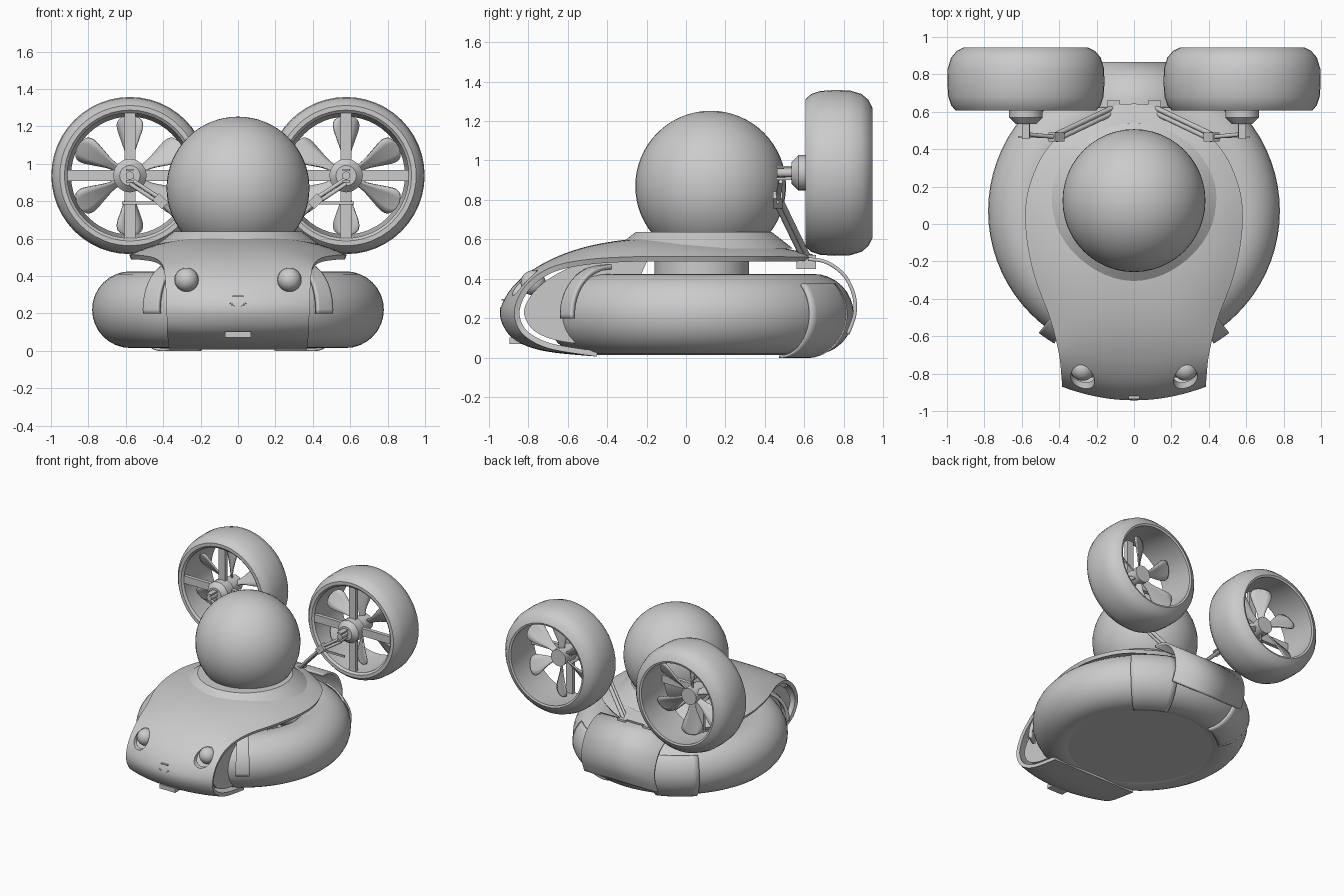
import bpy, bmesh, math
from math import sin, cos, pi, radians
from mathutils import Vector, Matrix

old = bpy.data.objects.get("Cube")
if old:
    bpy.data.objects.remove(old)

grey = bpy.data.materials.new("light_grey")
grey.use_nodes = True
grey.diffuse_color = (0.6, 0.6, 0.6, 1)
grey.node_tree.nodes["Principled BSDF"].inputs["Base Color"].default_value = (0.6, 0.6, 0.6, 1)
parts = []


def finish(name, bm, thickness=0):
    bmesh.ops.recalc_face_normals(bm, faces=bm.faces)
    mesh = bpy.data.meshes.new(name)
    bm.to_mesh(mesh)
    bm.free()
    mesh.materials.append(grey)
    ob = bpy.data.objects.new(name, mesh)
    bpy.context.collection.objects.link(ob)
    if thickness:
        mod = ob.modifiers.new("Thickness", "SOLIDIFY")
        mod.thickness, mod.offset = thickness, 0
    parts.append(ob)
    return ob


def grid(name, rows, thickness=0, closed=False):
    """Skin rows of points; closed joins both ways."""
    bm = bmesh.new()
    vs = [[bm.verts.new(p) for p in row] for row in rows]
    n, m = len(rows), len(rows[0])
    for i in range(n if closed else n - 1):
        for j in range(m if closed else m - 1):
            k, l = (i + 1) % n, (j + 1) % m
            bm.faces.new((vs[i][j], vs[k][j], vs[k][l], vs[i][l]))
    return finish(name, bm, thickness)


def ball(name, loc, r):
    bm = bmesh.new()
    bmesh.ops.create_uvsphere(bm, u_segments=48, v_segments=32, radius=r, matrix=Matrix.Translation(loc))
    return finish(name, bm)


def rod(name, a, b, r1, r2=None, seg=32):
    a, b = Vector(a), Vector(b)
    turn = (b - a).to_track_quat('Z', 'Y').to_matrix().to_4x4()
    bm = bmesh.new()
    bmesh.ops.create_cone(bm, cap_ends=True, segments=seg, radius1=r1, radius2=r1 if r2 is None else r2,
                          depth=(b - a).length, matrix=Matrix.Translation((a + b) / 2) @ turn)
    return finish(name, bm)


def box(name, loc, size, turn=0):
    bm = bmesh.new()
    bmesh.ops.create_cube(bm, size=1, matrix=Matrix.Translation(loc) @ Matrix.Rotation(turn, 4, 'Y')
                          @ Matrix.Diagonal((*size, 1)))
    return finish(name, bm)


def spline(keys, steps):
    """Smooth interpolation through tuples of numbers."""
    out = []
    for i in range(len(keys) - 1):
        a, b, c, d = (Vector(keys[max(0, min(len(keys) - 1, i + k))]) for k in (-1, 0, 1, 2))
        for s in range(steps):
            t = s / steps
            out.append(b + (c - a) * t / 2 + (a * 2 - b * 5 + c * 4 - d) * t * t / 2
                       + (b * 3 - a - c * 3 + d) * t ** 3 / 2)
    return out + [Vector(keys[-1])]


CY, CZ, RING, TUBE = 0.07, 0.22, 0.575, 0.205


def ring_point(az, m, r):
    d = RING + r * cos(m)
    return (d * sin(az), CY + d * cos(az), CZ + r * sin(m))


def ring_patch(name, az0, az1, m0, m1, r, thickness):
    rows = [[ring_point(radians(az0 + (az1 - az0) * i / 8), radians(m0 + (m1 - m0) * j / 20), r)
             for j in range(21)] for i in range(9)]
    return grid(name, rows, thickness)


# Inflated base ring, floor and central column
grid("base_ring", [[ring_point(2 * pi * i / 72, 2 * pi * j / 32, TUBE) for j in range(32)]
                   for i in range(72)], closed=True)
rod("floor_disc", (0, CY, 0.022), (0, CY, 0.06), 0.56, seg=64)
rod("center_column", (0, 0.08, 0.05), (0, 0.08, 0.53), 0.24, seg=48)

# Hood: y, z, half width, then backward and downward shift of the side edge
keys = [(0.64, 0.51, 0.13, -0.02, -0.01), (0.55, 0.53, 0.3, -0.02, -0.03), (0.4, 0.56, 0.46, 0, -0.06),
        (0.2, 0.58, 0.555, 0, -0.08), (0, 0.595, 0.575, 0, -0.095), (-0.25, 0.59, 0.535, 0, -0.09),
        (-0.5, 0.55, 0.445, 0, -0.065), (-0.7, 0.475, 0.4, 0.02, -0.03), (-0.85, 0.37, 0.385, 0.05, -0.01),
        (-0.925, 0.25, 0.38, 0.07, 0), (-0.91, 0.16, 0.375, 0.07, 0), (-0.84, 0.09, 0.375, 0.06, 0.01),
        (-0.7, 0.045, 0.37, 0.03, 0.01), (-0.45, 0.02, 0.37, 0, 0)]
path = spline(keys, 6)
us = [i / 12 - 1 for i in range(25)]
hood = grid("hood", [[(u * w, y + dy * u * u, z + dz * abs(u) ** 3) for u in us]
                     for y, z, w, dy, dz in path], 0.028)

# Eye sockets cut through the hood, with recessed eyeballs
for s in (-1, 1):
    cutter = rod("eye_cutter", (s * 0.275, -1.1, 0.38), (s * 0.275, -0.7, 0.38), 0.064)
    cutter.hide_render = True
    mod = hood.modifiers.new("Socket", "BOOLEAN")
    mod.object, mod.operation, mod.solver = cutter, 'DIFFERENCE', 'EXACT'
    ball("eye", (s * 0.275, -0.775, 0.38), 0.063)
bpy.context.view_layer.update()
baked = bpy.data.meshes.new_from_object(hood.evaluated_get(bpy.context.evaluated_depsgraph_get()))
hood.modifiers.clear()
hood.data = baked
for ob in [p for p in parts if p.name.startswith("eye_cutter")]:
    parts.remove(ob)
    bpy.data.objects.remove(ob)

# Inner side walls, set back from the hood rim
bm = bmesh.new()
outline = [(p[0] * 0.9 + 0.015, 0.28 + (p[1] - 0.28) * 0.85) for p in path if p[0] < -0.2]
face = bm.faces.new([bm.verts.new((-0.35, y, z)) for y, z in outline])
moved = bmesh.ops.extrude_face_region(bm, geom=[face])["geom"]
bmesh.ops.translate(bm, vec=(0.7, 0, 0), verts=[g for g in moved if isinstance(g, bmesh.types.BMVert)])
finish("inner_hull", bm)

# Face details: nose, mouth and front plate
box("nose", (0, -0.92, 0.293), (0.06, 0.03, 0.008))
smile = [(-0.042 + 0.014 * i, -0.937, 0.235 + 0.02 * (i / 3 - 1) ** 2) for i in range(7)]
for a, b in zip(smile, smile[1:]):
    rod("mouth", a, b, 0.005, seg=8)
box("front_plate", (0, -0.865, 0.087), (0.14, 0.06, 0.032))

# Collar and dome
rod("collar", (0, 0.09, 0.555), (0, 0.09, 0.637), 0.45, 0.345, seg=64)
ball("dome", (0, 0.125, 0.87), 0.382)

# Rear cover, rear flaps and front fins
cover = spline([(0.62, 0.5), (0.71, 0.485), (0.8, 0.42), (0.85, 0.32), (0.855, 0.22), (0.82, 0.12)], 5)
grid("rear_cover", [[(x, y, z) for y, z in cover] for x in (-0.32, 0.32)], 0.018)
for s in (-1, 1):
    ring_patch("rear_flap", s * 20, s * 45, 45, -92, TUBE + 0.01, 0.014)
    ring_patch("front_fin", s * 142, s * 149, -5, 100, TUBE + 0.035, 0.025)


def fan(s):
    cx, cz = s * 0.578, 0.937

    def at(r, ang, y):
        return (cx + r * sin(ang), y, cz + r * cos(ang))

    # Duct with a rounded section
    section = [(0.335, 0.62), (0.35, 0.606), (0.375, 0.606), (0.4, 0.635), (0.415, 0.68), (0.42, 0.75),
               (0.418, 0.83), (0.4, 0.89), (0.37, 0.925), (0.33, 0.945), (0.315, 0.94), (0.325, 0.85),
               (0.335, 0.72)]
    grid("fan_duct", [[at(r, 2 * pi * i / 48, y) for r, y in section] for i in range(48)], closed=True)
    for turn in (0, pi / 2):
        box("fan_spoke", (cx, 0.635, cz), (0.06, 0.03, 0.67), turn)
    # Six twisted blades
    widths = [(0.05, 0.02), (0.12, 0.03), (0.2, 0.06), (0.26, 0.078), (0.3, 0.065), (0.32, 0.02)]
    for k in range(6):
        rows = []
        for r, w in spline(widths, 3):
            pitch = radians(50 - 80 * r)
            side = Vector((cos(k * pi / 3), 0, -sin(k * pi / 3)))
            base = Vector(at(r, k * pi / 3, 0.745))
            rows.append([base + side * (w * t * cos(pitch)) + Vector((0, s * w * t * sin(pitch), 0))
                         for t in (-1, -0.5, 0, 0.5, 1)])
        grid("fan_blade", rows, 0.01)
    # Hub and its mounting
    rod("fan_axle", (cx, 0.57, cz), (cx, 0.79, cz), 0.065)
    rod("hub_front", (cx, 0.57, cz), (cx, 0.65, cz), 0.09, seg=16)
    rod("hub_cone", (cx, 0.535, cz), (cx, 0.57, cz), 0.055, 0.09, seg=16)
    rod("fan_pin", (cx, 0.46, cz), (cx, 0.54, cz), 0.022, seg=12)
    for dz in (-0.03, 0.03):
        box("fork_prong", (cx, 0.5, cz + dz), (0.04, 0.09, 0.012))
    # Two-part support arm
    elbow = (s * 0.415, 0.465, 0.8)
    for d in (-0.014, 0.014):
        rod("lower_arm", (s * 0.11, 0.61 + d, 0.5), (elbow[0], elbow[1] + d, elbow[2]), 0.014, seg=12)
        rod("upper_arm", (elbow[0], elbow[1], elbow[2] + d), (cx, 0.48, cz - 0.03 + d), 0.011, seg=12)
    box("elbow_joint", elbow, (0.05, 0.05, 0.07), s * pi / 4)
    box("hinge_link", (s * 0.5, 0.465, 0.79), (0.24, 0.012, 0.014))
    box("arm_foot", (s * 0.11, 0.61, 0.485), (0.07, 0.1, 0.07))


for s in (-1, 1):
    fan(s)

# Smooth shading with crisp edges
bpy.ops.object.select_all(action='DESELECT')
for ob in parts:
    ob.select_set(True)
bpy.context.view_layer.objects.active = parts[0]
bpy.ops.object.shade_smooth_by_angle(angle=radians(35))
